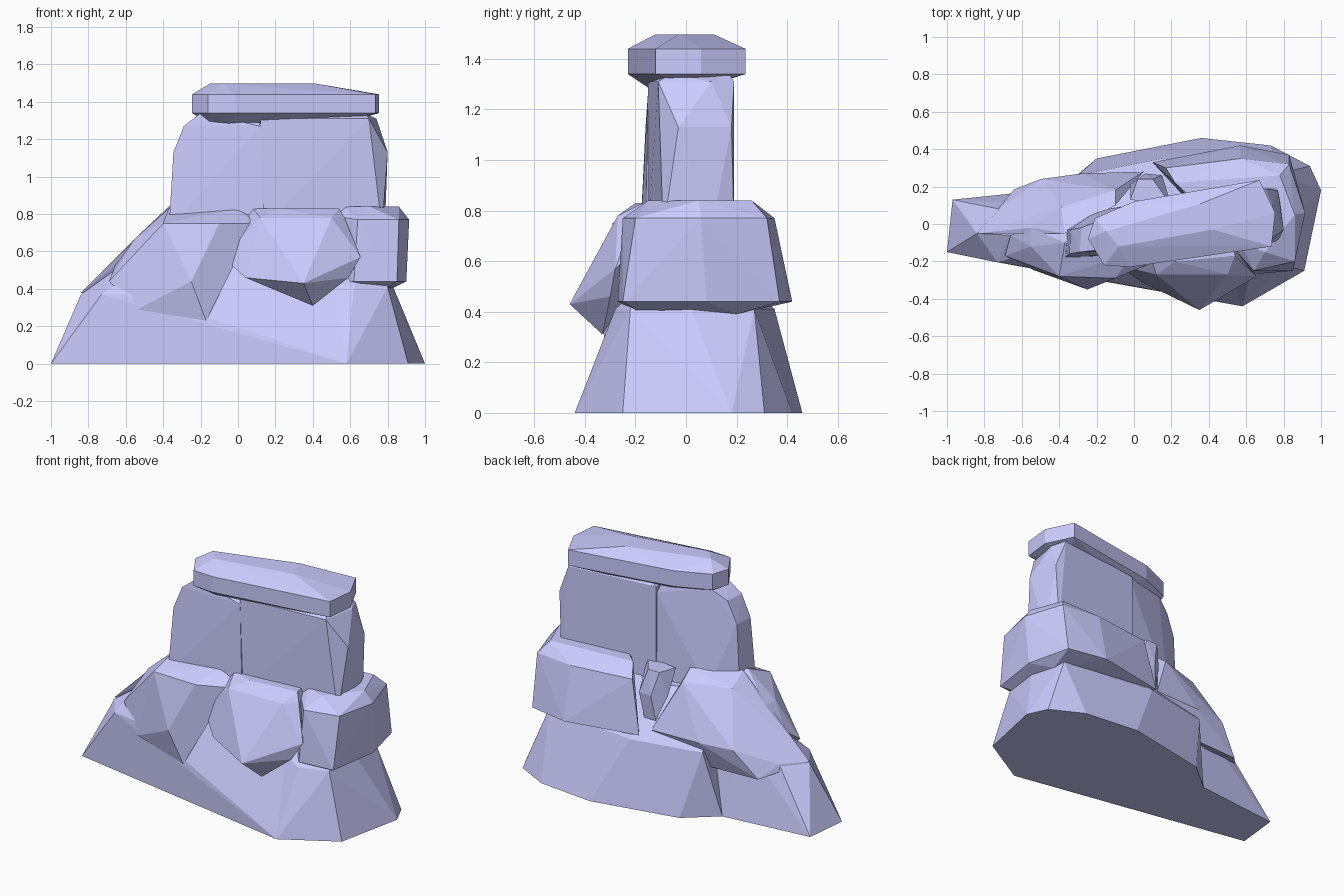
import bpy, bmesh

stone = bpy.data.materials.new("violet_stone")
stone.diffuse_color = (0.6, 0.6, 1.0, 1)


def rock(name, *layers):
    """Faceted stone: convex skin over outlines given as (z, [(x, y), ...])."""
    bm = bmesh.new()
    for z, outline in layers:
        for x, y in outline:
            bm.verts.new((x, y, z))
    res = bmesh.ops.convex_hull(bm, input=bm.verts)
    junk = set(res["geom_interior"]) | set(res["geom_unused"])
    bmesh.ops.delete(bm, geom=[v for v in junk if isinstance(v, bmesh.types.BMVert)],
                     context='VERTS')
    bmesh.ops.dissolve_limit(bm, angle_limit=0.03, verts=bm.verts, edges=bm.edges)
    bmesh.ops.recalc_face_normals(bm, faces=bm.faces)
    mesh = bpy.data.meshes.new(name)
    bm.to_mesh(mesh)
    bm.free()
    mesh.materials.append(stone)
    ob = bpy.data.objects.new(name, mesh)
    bpy.context.collection.objects.link(ob)
    return ob


# Sloping toe of the mound on the left
rock("base_toe",
     (0, [(-1, -.15), (-.97, .13), (-.39, .19), (.1, .2), (.58, -.44)]),
     (.37, [(-.84, -.05), (-.73, -.205), (-.72, .08), (-.52, -.235), (.62, -.28)]),
     (.50, [(-.66, -.06), (-.45, .1), (.1, -.2)]),
     (.66, [(-.3, -.08), (.3, 0)]))

# Main mound
rock("base_mound",
     (0, [(-.39, .19), (-.2, .35), (.36, .46), (.73, .42), (.94, .31),
          (1, .18), (.91, -.25), (.58, -.44)]),
     (.41, [(-.3, .26), (.15, .35), (.62, -.28), (.80, -.22), (.83, .02), (.78, .27)]),
     (.68, [(-.2, 0), (.1, .1), (.7, 0)]))

# Front left boulder
rock("front_left_boulder",
     (.23, [(-.17, -.31)]),
     (.29, [(-.54, -.245)]),
     (.44, [(-.69, -.17), (-.25, -.35)]),
     (.52, [(-.66, -.06)]),
     (.67, [(-.55, -.12), (-.55, -.02)]),
     (.75, [(-.40, -.28), (-.10, -.29), (.09, -.21)]),
     (.83, [(-.37, -.1), (0, -.15), (.07, -.08), (-.2, .05)]))

# Front middle boulder with pointed overhang
rock("front_middle_boulder",
     (.31, [(.40, -.33)]),
     (.43, [(.35, -.46)]),
     (.46, [(.04, -.31), (.59, -.30)]),
     (.57, [(.655, -.28), (-.08, -.22)]),
     (.78, [(.12, -.27), (.50, -.27), (.57, -.2)]),
     (.83, [(.08, -.15), (.22, -.2), (.54, -.17), (.5, 0)]))

# Right boulder wrapping round the back, with flat underside
rock("right_boulder",
     (.39, [(.78, -.17), (.80, .2)]),
     (.44, [(.62, -.27), (.85, -.25), (.90, .08), (.83, .37), (.57, .42), (.1, .33)]),
     (.77, [(.64, -.25), (.86, -.20), (.915, .06), (.83, .32), (.57, .35), (.17, .3)]),
     (.84, [(.70, -.15), (.86, .05), (.78, .26), (.22, .22), (.57, -.1)]))

# Back left boulder
rock("back_left_boulder",
     (.30, [(-.64, .185), (-.3, .2)]),
     (.38, [(-.84, -.05), (-.72, .08)]),
     (.47, [(-.5, .24), (-.28, .27), (.05, .28)]),
     (.52, [(-.66, -.04)]),
     (.67, [(-.55, -.02)]),
     (.78, [(-.39, .09), (-.1, .18)]),
     (.84, [(-.37, -.05), (-.1, .1)]))

# Small wedge stone between the back boulders
rock("back_wedge_stone",
     (.52, [(.04, .25), (.12, .25)]),
     (.68, [(-.02, .21), (.06, .27), (.15, .26)]),
     (.83, [(-.02, .13), (.02, .24), (.10, .24), (.2, .1)]))

# Two upright stones
rock("left_upright",
     (.72, [(-.37, -.18), (-.36, -.03), (-.2, .07), (.14, .13), (.14, -.16)]),
     (1.13, [(-.345, -.16), (-.34, -.03)]),
     (1.27, [(-.29, -.15), (-.28, -.02), (.12, -.15), (.12, .12)]),
     (1.34, [(-.2, -.14), (-.18, .02), (.1, -.08), (.1, .1)]))
rock("right_upright",
     (.72, [(.13, -.15), (.77, -.09), (.785, .1), (.75, .19), (.12, .13)]),
     (1.13, [(.80, -.03), (.77, .18)]),
     (1.31, [(.12, -.15), (.70, -.11), (.74, .1), (.70, .19), (.12, .13)]),
     (1.34, [(.2, -.1), (.68, -.06), (.68, .17), (.2, .1)]))

# Capstone slab: bevelled above and below
rim = [(-.245, -.08), (-.16, -.22), (-.02, -.23), (.735, -.12),
       (.755, .06), (.67, .235), (0, .12), (-.21, .03)]
rock("capstone",
     (1.28, [(-.15, -.12), (-.05, -.14), (.1, .05)]),
     (1.31, [(.65, -.03), (.62, .13)]),
     (1.34, rim),
     (1.44, rim),
     (1.497, [(-.08, -.12), (.42, -.03), (.36, .11), (-.15, -.04)]))
